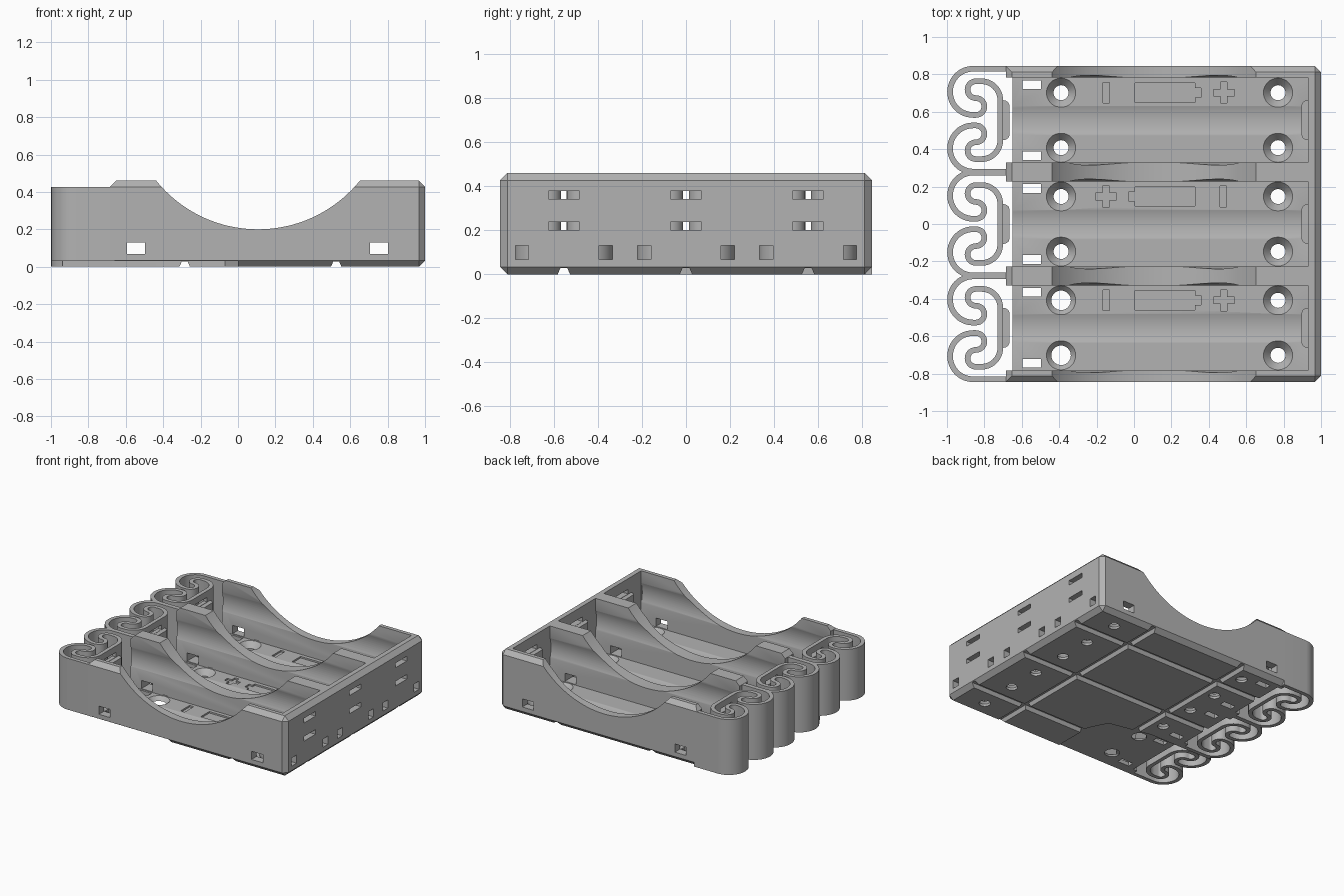
import bpy, bmesh
from math import sin, cos, pi, radians
from mathutils import Matrix

if "Cube" in bpy.data.objects:
    bpy.data.objects.remove(bpy.data.objects["Cube"], do_unlink=True)

grey = bpy.data.materials.new("plain_grey")
grey.use_nodes = True
grey.diffuse_color = (0.45, 0.45, 0.45, 1)
grey.node_tree.nodes["Principled BSDF"].inputs["Base Color"].default_value = (0.45, 0.45, 0.45, 1)

BAYS = (-0.555, 0.0, 0.555)      # bay centres along y
HALF = 0.2275                    # half width of a bay
FLOOR = 0.062
TOP = 0.46
CH = 0.033                       # outer chamfer


def finish(bm, name):
    bmesh.ops.recalc_face_normals(bm, faces=bm.faces)
    mesh = bpy.data.meshes.new(name)
    bm.to_mesh(mesh)
    bm.free()
    mesh.materials.append(grey)
    ob = bpy.data.objects.new(name, mesh)
    bpy.context.collection.objects.link(ob)
    return ob


def prism(name, pts, axis, lo, hi):
    """Extrude a 2D outline along an axis."""
    place = {"x": lambda a, b, c: (c, a, b),
             "y": lambda a, b, c: (a, c, b),
             "z": lambda a, b, c: (a, b, c)}[axis]
    bm = bmesh.new()
    rings = [[bm.verts.new(place(a, b, c)) for a, b in pts] for c in (lo, hi)]
    n = len(pts)
    for ring in rings:
        bm.faces.new(ring)
    for i in range(n):
        j = (i + 1) % n
        bm.faces.new((rings[0][i], rings[0][j], rings[1][j], rings[1][i]))
    return finish(bm, name)


def box(name, x0, x1, y0, y1, z0, z1):
    return prism(name, [(x0, y0), (x1, y0), (x1, y1), (x0, y1)], "z", z0, z1)


def cone(name, x, y, z0, z1, r0, r1):
    bm = bmesh.new()
    bmesh.ops.create_cone(bm, cap_ends=True, segments=32, radius1=r0, radius2=r1,
                          depth=z1 - z0, matrix=Matrix.Translation((x, y, (z0 + z1) / 2)))
    return finish(bm, name)


def arc(cx, cy, r, start, end, n=14):
    steps = [radians(start + (end - start) * i / n) for i in range(n + 1)]
    return [(cx + r * cos(t), cy + r * sin(t)) for t in steps]


def apply(ob, mod):
    bpy.ops.object.select_all(action="DESELECT")
    bpy.context.view_layer.objects.active = ob
    ob.select_set(True)
    bpy.ops.object.modifier_apply(modifier=mod.name)


def cut(ob, cutter):
    mod = ob.modifiers.new("cut", "BOOLEAN")
    mod.operation = "DIFFERENCE"
    mod.solver = "EXACT"
    mod.object = cutter
    apply(ob, mod)
    bpy.data.objects.remove(cutter, do_unlink=True)


def smooth(ob):
    bpy.ops.object.select_all(action="DESELECT")
    bpy.context.view_layer.objects.active = ob
    ob.select_set(True)
    bpy.ops.object.shade_smooth_by_angle(angle=radians(25))


def corner_recess():
    pts = [(0, -1), (0, -0.5), (-0.07, -0.36), (-0.4, -0.29), (-1.2, -0.29), (-1.2, -1)]
    return prism("recess_cutter", pts, "z", -0.1, 0.032)


# Tray block with chamfered outer edges
tray = box("tray", -0.685, 1, -0.845, 0.845, 0, TOP)
bm = bmesh.new()
bm.from_mesh(tray.data)
chosen = []
for e in bm.edges:
    m = (e.verts[0].co + e.verts[1].co) / 2
    upright = abs(e.verts[0].co.z - e.verts[1].co.z) > 0.1
    if (m.x > 0.9) if upright else (m.z > 0.4 or m.x > -0.6):
        chosen.append(e)
bmesh.ops.bevel(bm, geom=chosen, offset=CH, segments=1, affect="EDGES")
bm.to_mesh(tray.data)
bm.free()

# Bays: box space, open left end, round cell channel
for y in BAYS:
    cut(tray, box("bay", -0.8, 0.93, y - HALF, y + HALF, FLOOR, 1))
    cut(tray, box("open_end", -0.8, -0.65, y - HALF, y + HALF, -0.1, 1))
    cut(tray, prism("cell", arc(y, 0.29, 0.24, 0, 357, 95), "x", -0.9, 0.929))

# Large finger scoop across all walls
cut(tray, prism("scoop", arc(0.107, 0.9, 0.7, 0, 357.5, 143), "y", -1, 1))

# Wire holes along y through every wall
for x in (-0.545, 0.755):
    cut(tray, box("side_wire", x - 0.048, x + 0.048, -1, 1, 0.067, 0.13))

# Wire holes and contact slots per bay
for y in BAYS:
    for s in (-1, 1):
        c = y + s * 0.19
        cut(tray, box("floor_wire", -0.595, -0.497, c - 0.023, c + 0.023, -0.1, 0.1))
        cut(tray, box("end_wire", 0.91, 1.1, c - 0.03, c + 0.03, 0.067, 0.13))
    for z in (0.22, 0.36):
        cut(tray, box("slot", 0.91, 1.1, y - 0.07, y + 0.07, z - 0.018, z + 0.018))

# Channels under the floor
def channel(c):
    return [(c - 0.032, -0.01), (c + 0.032, -0.01), (c + 0.016, 0.028), (c - 0.016, 0.028)]

for y in BAYS:
    cut(tray, prism("long_channel", channel(y), "x", -0.9, 1.2))
for x in (-0.285, 0.525):
    cut(tray, prism("cross_channel", channel(x), "y", -1, 1))
cut(tray, corner_recess())

# Countersunk screw holes
for y in BAYS:
    for x in (-0.39, 0.77):
        for s in (-1, 1):
            cut(tray, cone("screw", x, y + s * 0.147, -0.1, 0.1, 0.04, 0.04))
            cut(tray, cone("sink", x, y + s * 0.147, 0.018, 0.07, 0.04, 0.085))

# Polarity marks sunk in the floor, turned round in the middle bay
MID = 0.165
for y in BAYS:
    f = -1 if y == 0 else 1
    cy = y + 0.147

    def mark(pts):
        cut(tray, prism("mark", [(MID + f * a, cy + b) for a, b in pts], "z", 0.05, 0.1))

    mark([(-0.33, -0.055), (-0.295, -0.055), (-0.295, 0.055), (-0.33, 0.055)])
    half = [(0.16, -0.052), (0.16, -0.026), (0.192, -0.026)]
    mark([(-0.16, 0.052), (-0.16, -0.052)] + half + [(a, -b) for a, b in reversed(half)])
    w, r = 0.018, 0.056
    quarter = [(r, w), (w, w), (w, r)]
    plus = []
    for k in range(4):
        c, s = round(cos(k * pi / 2)), round(sin(k * pi / 2))
        plus += [(0.315 + c * a - s * b, s * a + c * b) for a, b in quarter]
    mark(plus)
smooth(tray)

# Curled springs closing the left end of each bay
def half_spring():
    path = [(-0.66, 0.275)]
    path += arc(-0.86, 0.1515, 0.1235, 90, 270, 24)
    path += arc(-0.845, 0.073, 0.045, -90, 90)
    path += arc(-0.845, 0.163, 0.045, 270, 90)[1:]
    path += arc(-0.815, 0.108, 0.1, 90, 0)
    return path

for i, y in enumerate(BAYS):
    top = half_spring()
    path = top + [(a, -b) for a, b in reversed(top)]
    bm = bmesh.new()
    rows = [[bm.verts.new((a, y + b, z)) for a, b in path] for z in (0, 0.427)]
    for k in range(len(path) - 1):
        bm.faces.new((rows[0][k], rows[0][k + 1], rows[1][k + 1], rows[1][k]))
    spring = finish(bm, f"spring_{i + 1}")
    mod = spring.modifiers.new("thickness", "SOLIDIFY")
    mod.thickness = 0.03
    mod.offset = 0
    mod.use_even_offset = True
    apply(spring, mod)
    for z in (0.22, 0.36):
        cut(spring, box("slot", -0.76, -0.68, y - 0.07, y + 0.07, z - 0.018, z + 0.018))
    if y < -0.3:
        cut(spring, corner_recess())
    smooth(spring)

    # Contact ridges between the slots at both ends
    for name, x, f in (("spring_contact", -0.705, 1), ("wall_contact", 0.935, -1)):
        side = [(0, 0.108), (0.02, 0.104), (0.034, 0.094), (0.04, 0.078)]
        pts = side + [(a, -b) for a, b in reversed(side)]
        prism(f"{name}_{i + 1}", [(x + f * a, y + b) for a, b in pts], "z", 0.24, 0.34)
